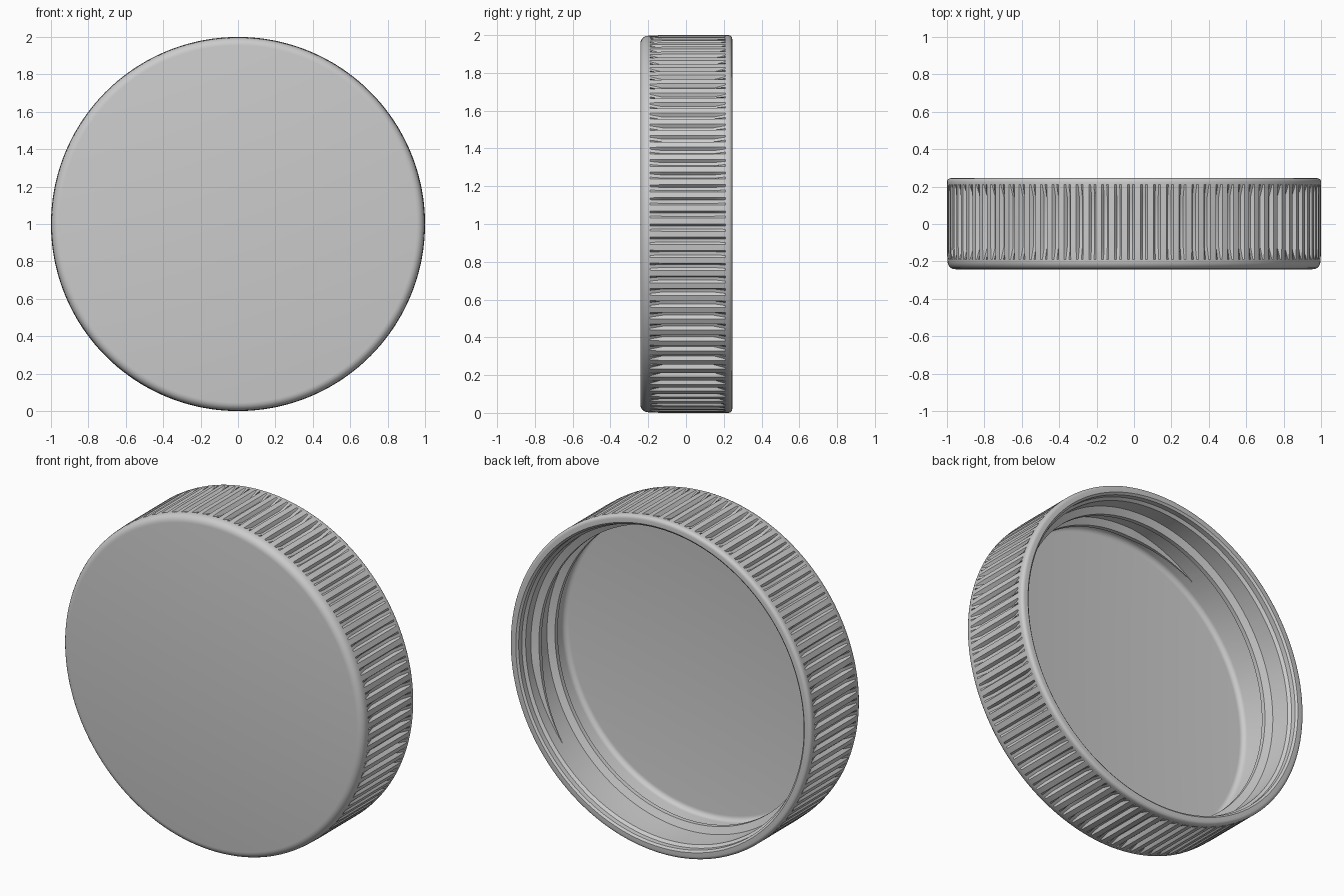
import bpy, bmesh
from math import sin, cos, pi, radians

if "Cube" in bpy.data.objects:
    bpy.data.objects.remove(bpy.data.objects["Cube"])

RIBS = 90
DEPTH = 0.022


def finish(name, bm, angle=30):
    bmesh.ops.recalc_face_normals(bm, faces=bm.faces)
    me = bpy.data.meshes.new(name)
    bm.to_mesh(me)
    bm.free()
    ob = bpy.data.objects.new(name, me)
    bpy.context.collection.objects.link(ob)
    bpy.ops.object.select_all(action='DESELECT')
    ob.select_set(True)
    bpy.context.view_layer.objects.active = ob
    bpy.ops.object.shade_smooth_by_angle(angle=radians(angle))
    return ob


def arc(r, y, rad, a0, a1, n=5):
    return [(r + rad * cos(radians(a0 + (a1 - a0) * i / n)),
             y + rad * sin(radians(a0 + (a1 - a0) * i / n)), 0) for i in range(n + 1)]


# Cap shell: profile of (radius, y, groove strength) from front face to inner floor
profile = arc(0.955, -0.2, 0.042, -90, 0)
profile += [(0.998, -0.19, 0), (1.0, -0.125, 1), (1.0, 0.147, 1), (1.0, 0.21, 0)]
profile += arc(0.98, 0.225, 0.02, 0, 90, 4)
profile += [(0.957, 0.245, 0), (0.945, 0.235, 0), (0.945, 0.205, 0), (0.93, 0.19, 0)]
profile += arc(0.9, -0.15, 0.03, 0, -90)

# Each rib repeats as flat ridge, slope, flat groove, slope
steps = [(0.0, 0), (0.45, 0), (0.6, 1), (0.85, 1)]
bm = bmesh.new()
rings = []
for r, y, g in profile:
    ring = []
    for k in range(RIBS):
        for phase, low in steps:
            a = 2 * pi * (k + phase) / RIBS
            rr = r - DEPTH * g * low
            ring.append(bm.verts.new((rr * cos(a), y, 1 + rr * sin(a))))
    rings.append(ring)
n = len(rings[0])
for p, q in zip(rings, rings[1:]):
    for i in range(n):
        j = (i + 1) % n
        bm.faces.new((p[i], p[j], q[j], q[i]))
bm.faces.new(rings[0])
bm.faces.new(rings[-1])
finish("cap_shell", bm, 25)

# Inner screw thread: tapered trapezoid swept along a helix
bm = bmesh.new()
START, END, N = -38, 482, 260
Y0, Y1 = 0.125, -0.095
sections = []
for i in range(N + 1):
    t = i / N
    a = radians(START + (END - START) * t)
    y = Y0 + (Y1 - Y0) * t
    f = min(1, 0.05 + min(t, 1 - t) / 0.06)
    crest = 0.93 - 0.04 * f
    shape = [(0.94, -0.036 * f), (crest, -0.013 * f), (crest, 0.013 * f), (0.94, 0.036 * f)]
    sections.append([bm.verts.new((r * cos(a), y + dy, 1 + r * sin(a))) for r, dy in shape])
for p, q in zip(sections, sections[1:]):
    for i in range(4):
        j = (i + 1) % 4
        bm.faces.new((p[i], p[j], q[j], q[i]))
bm.faces.new(sections[0])
bm.faces.new(sections[-1])
finish("screw_thread", bm, 30)
